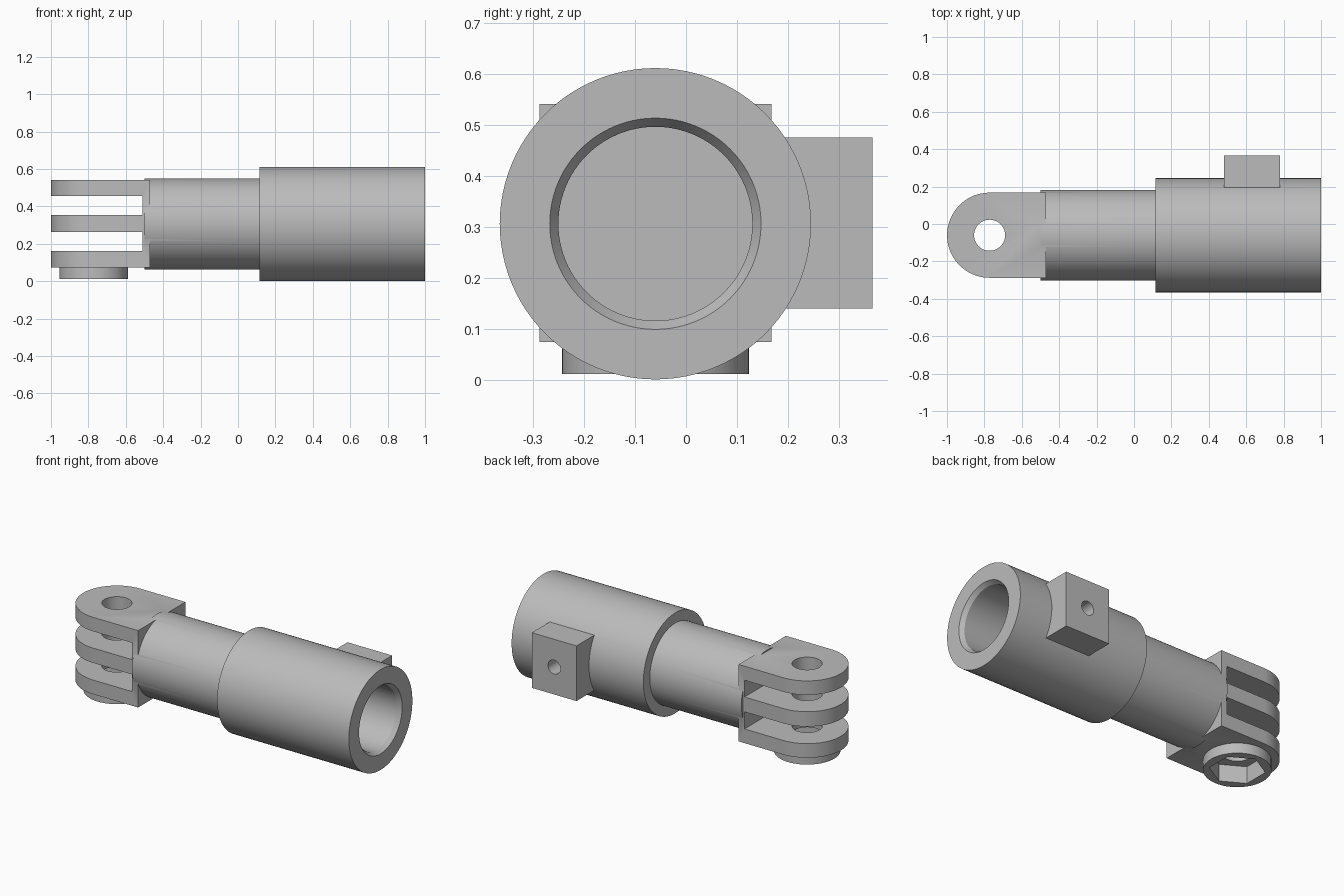
import bpy, bmesh, math
from mathutils import Matrix

if "Cube" in bpy.data.objects:
    bpy.data.objects.remove(bpy.data.objects["Cube"])

AY, AZ = -0.06, 0.306       # main axis of the sleeve
PX = -0.772                 # pivot position along x

grey = bpy.data.materials.new("light_grey")
grey.diffuse_color = (0.5, 0.5, 0.5, 1)
grey.use_nodes = True
grey.node_tree.nodes["Principled BSDF"].inputs["Base Color"].default_value = grey.diffuse_color


def finish(name, bm):
    bmesh.ops.recalc_face_normals(bm, faces=bm.faces)
    me = bpy.data.meshes.new(name)
    bm.to_mesh(me)
    bm.free()
    me.materials.append(grey)
    ob = bpy.data.objects.new(name, me)
    bpy.context.collection.objects.link(ob)
    return ob


def lathe(name, profile, n=96):
    """Closed solid turned around the main x axis from (x, radius) points."""
    bm = bmesh.new()
    rings = []
    for x, r in profile:
        rings.append([bm.verts.new((x, AY + r * math.cos(2 * math.pi * i / n),
                                    AZ + r * math.sin(2 * math.pi * i / n))) for i in range(n)])
    for a, b in zip(rings, rings[1:]):
        for i in range(n):
            j = (i + 1) % n
            bm.faces.new((a[i], a[j], b[j], b[i]))
    bm.faces.new(rings[0])
    bm.faces.new(rings[-1])
    return finish(name, bm)


def prism(name, points, z0, z1):
    """Outline in x, y pushed up from z0 to z1."""
    bm = bmesh.new()
    low = bm.faces.new([bm.verts.new((x, y, z0)) for x, y in points])
    top = bmesh.ops.extrude_face_region(bm, geom=[low])["geom"]
    bmesh.ops.translate(bm, vec=(0, 0, z1 - z0),
                        verts=[v for v in top if isinstance(v, bmesh.types.BMVert)])
    return finish(name, bm)


def circle(r, n, turn=0.0):
    return [(PX + r * math.cos(turn + 2 * math.pi * i / n),
             AY + r * math.sin(turn + 2 * math.pi * i / n)) for i in range(n)]


def rect(x0, x1, y0, y1):
    return [(x0, y0), (x1, y0), (x1, y1), (x0, y1)]


def combine(target, other, operation):
    mod = target.modifiers.new(operation.lower(), 'BOOLEAN')
    mod.object, mod.operation, mod.solver = other, operation, 'EXACT'
    bpy.context.view_layer.objects.active = target
    bpy.ops.object.modifier_apply(modifier=mod.name)
    bpy.data.objects.remove(other)


# Stepped sleeve: slim shank and thick socket
body = lathe("sleeve_body", [(-0.5, 0.243), (0.115, 0.243), (0.115, 0.305), (1.0, 0.305)])

# Fork: rounded block with two slots
R = 0.2275
arc = [(PX + R * math.cos(a), AY + R * math.sin(a))
       for a in (math.pi / 2 + math.pi * i / 48 for i in range(49))]
fork = prism("fork", arc + [(-0.47, AY - R), (-0.47, AY + R)], 0.074, 0.541)
for z0, z1 in ((0.16, 0.264), (0.354, 0.456)):
    combine(fork, prism("slot", rect(-1.2, -0.51, -0.5, 0.5), z0, z1), 'DIFFERENCE')

# Nut boss under the fork
combine(fork, prism("nut_boss", circle(0.183, 64), 0.012, 0.1), 'UNION')

# Clamp lug on the back of the socket
combine(body, prism("clamp_lug", rect(0.48, 0.78, 0.155, 0.365), 0.14, 0.475), 'UNION')
combine(body, fork, 'UNION')

# Pivot hole and hexagonal nut pocket
combine(body, prism("pivot_hole", circle(0.083, 48), -0.1, 0.7), 'DIFFERENCE')
combine(body, prism("nut_pocket", circle(0.152, 6, math.pi / 6), -0.1, 0.115), 'DIFFERENCE')

# Blind bore with chamfered mouth
combine(body, lathe("bore", [(0.15, 0.19), (0.975, 0.19), (1.0, 0.207), (1.1, 0.207)]),
        'DIFFERENCE')

# Set-screw hole through the lug into the bore
bm = bmesh.new()
bmesh.ops.create_cone(bm, cap_ends=True, segments=32, radius1=0.042, radius2=0.042, depth=0.45,
                      matrix=Matrix.Translation((0.63, 0.225, 0.306)) @ Matrix.Rotation(math.pi / 2, 4, 'X'))
combine(body, finish("screw_hole", bm), 'DIFFERENCE')

# Smooth round walls, crisp edges
bpy.ops.object.select_all(action='DESELECT')
body.select_set(True)
bpy.context.view_layer.objects.active = body
bpy.ops.object.shade_smooth_by_angle(angle=math.radians(30))
